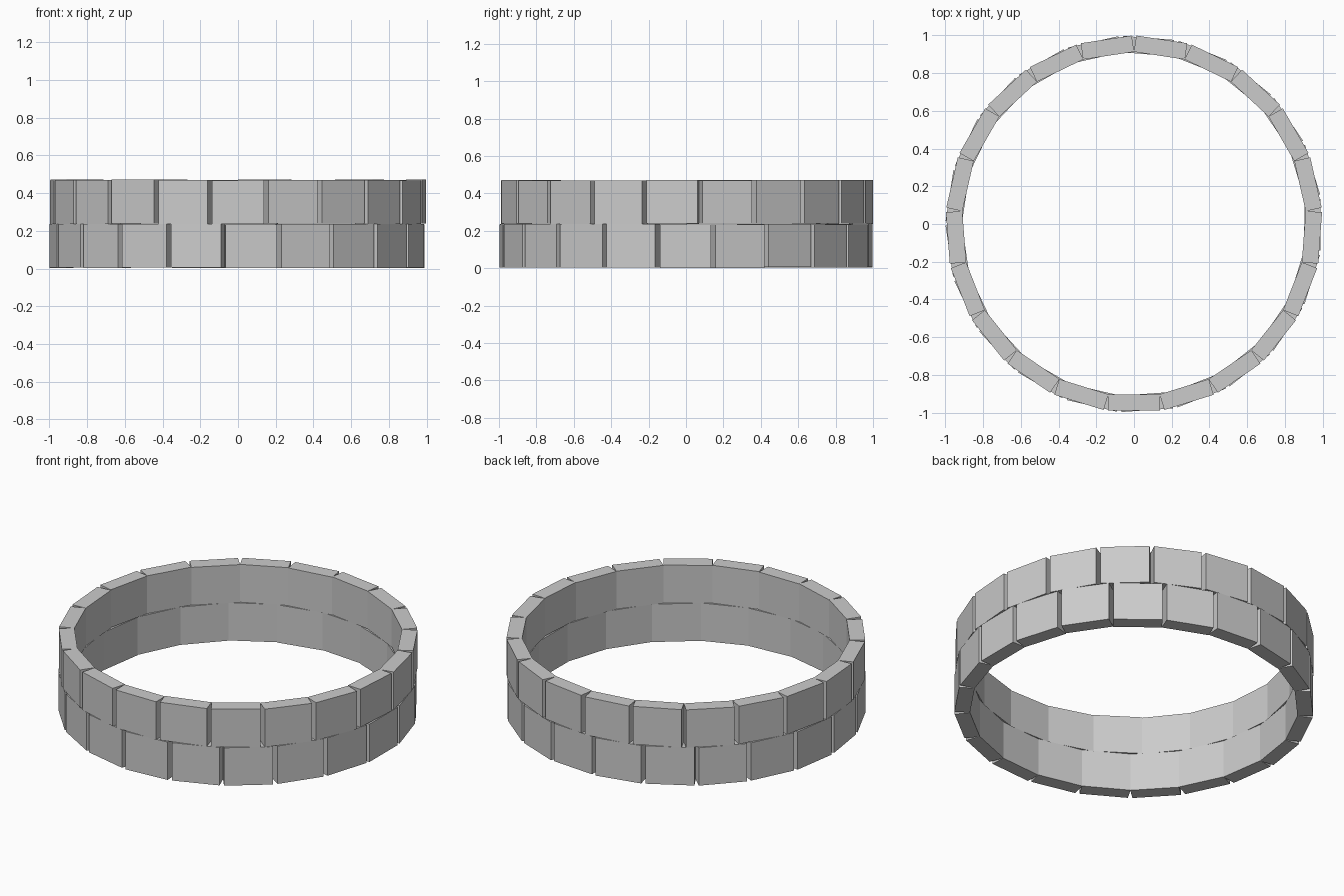
import bpy, bmesh, math, random
from mathutils import Matrix

if "Cube" in bpy.data.objects:
    bpy.data.objects.remove(bpy.data.objects["Cube"])

random.seed(3)
COUNT = 21
INNER, OUTER = 0.903, 0.99      # flat-to-centre distances
STEP = 2 * math.pi / COUNT
WIDTH = 2 * INNER * math.tan(STEP / 2) + 0.001   # inner corners just meet


def stone_course(name, z0, z1, start):
    """One ring of rectangular stones with wedge gaps on the outside."""
    bm = bmesh.new()
    for i in range(COUNT):
        dz = random.uniform(-0.002, 0.002)
        size = Matrix.Diagonal((OUTER - INNER, WIDTH, z1 - z0, 1))
        place = Matrix.Translation(((INNER + OUTER) / 2, 0, (z0 + z1) / 2 + dz))
        turn = Matrix.Rotation(start + i * STEP, 4, 'Z')
        bmesh.ops.create_cube(bm, size=1, matrix=turn @ place @ size)
    mesh = bpy.data.meshes.new(name)
    bm.to_mesh(mesh)
    bm.free()
    obj = bpy.data.objects.new(name, mesh)
    bpy.context.collection.objects.link(obj)
    return obj


# Upper course has one stone facing the front; lower course is turned slightly
stone_course("lower_stone_course", 0.004, 0.236, math.radians(-90 + 4.1))
stone_course("upper_stone_course", 0.238, 0.470, math.radians(-90))
